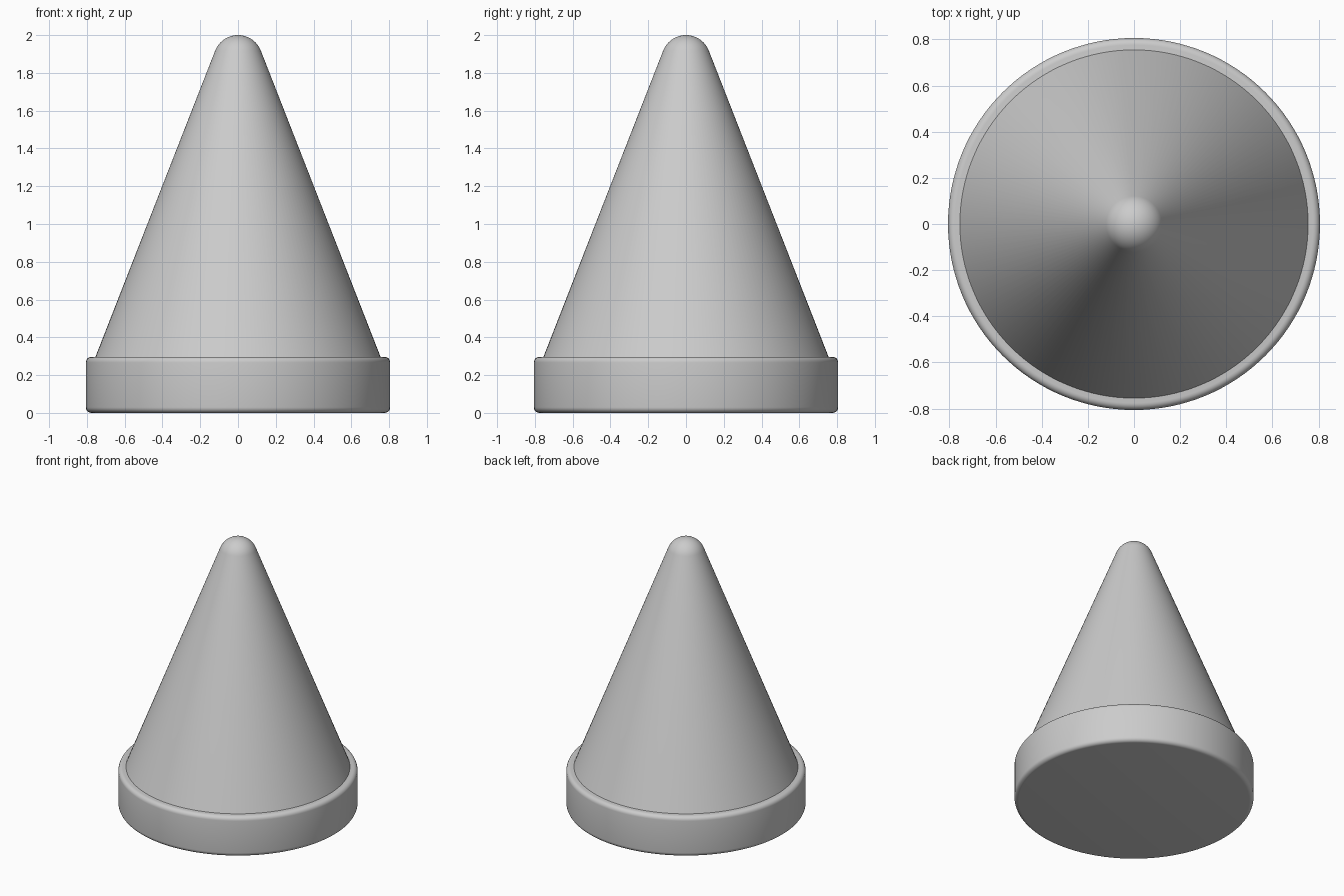
import bpy, bmesh, math

if "Cube" in bpy.data.objects:
    bpy.data.objects.remove(bpy.data.objects["Cube"])

grey = bpy.data.materials.new("light grey")
grey.diffuse_color = (0.6, 0.6, 0.6, 1)
grey.use_nodes = True
grey.node_tree.nodes["Principled BSDF"].inputs["Base Color"].default_value = grey.diffuse_color


def arc(cx, cz, r, a0, a1, n):
    """Points of an arc in the (radius, z) plane, angles in degrees."""
    pts = []
    for i in range(n + 1):
        a = math.radians(a0 + (a1 - a0) * i / n)
        pts.append((cx + r * math.cos(a), cz + r * math.sin(a)))
    return pts


def lathe(name, profile, steps=128):
    """Spin an axis-to-axis profile around z."""
    bm = bmesh.new()
    verts = [bm.verts.new((r, 0, z)) for r, z in profile]
    edges = [bm.edges.new(p) for p in zip(verts, verts[1:])]
    bmesh.ops.spin(bm, geom=verts + edges, cent=(0, 0, 0), axis=(0, 0, 1),
                   angle=math.tau, steps=steps, use_duplicate=False)
    bmesh.ops.remove_doubles(bm, verts=bm.verts, dist=1e-5)
    bmesh.ops.recalc_face_normals(bm, faces=bm.faces)
    mesh = bpy.data.meshes.new(name)
    bm.to_mesh(mesh)
    bm.free()
    mesh.materials.append(grey)
    obj = bpy.data.objects.new(name, mesh)
    bpy.context.collection.objects.link(obj)
    bpy.ops.object.select_all(action='DESELECT')
    obj.select_set(True)
    bpy.context.view_layer.objects.active = obj
    bpy.ops.object.shade_smooth_by_angle(angle=math.radians(30))
    return obj


# Round base with softened edges
R, TOP, B = 0.806, 0.297, 0.03
lathe("base", [(0, 0)] + arc(R - B, B, B, -90, 0, 6)
      + arc(R - B, TOP - B, B, 0, 90, 6) + [(0, TOP)])

# Cone with a ball-shaped tip, tangent to the slope
TIP = 0.13
lathe("cone", [(0, 0.25), (0.773, 0.25)]
      + arc(0, 2 - TIP, TIP, 21.4, 89.999, 12) + [(0, 2)])
